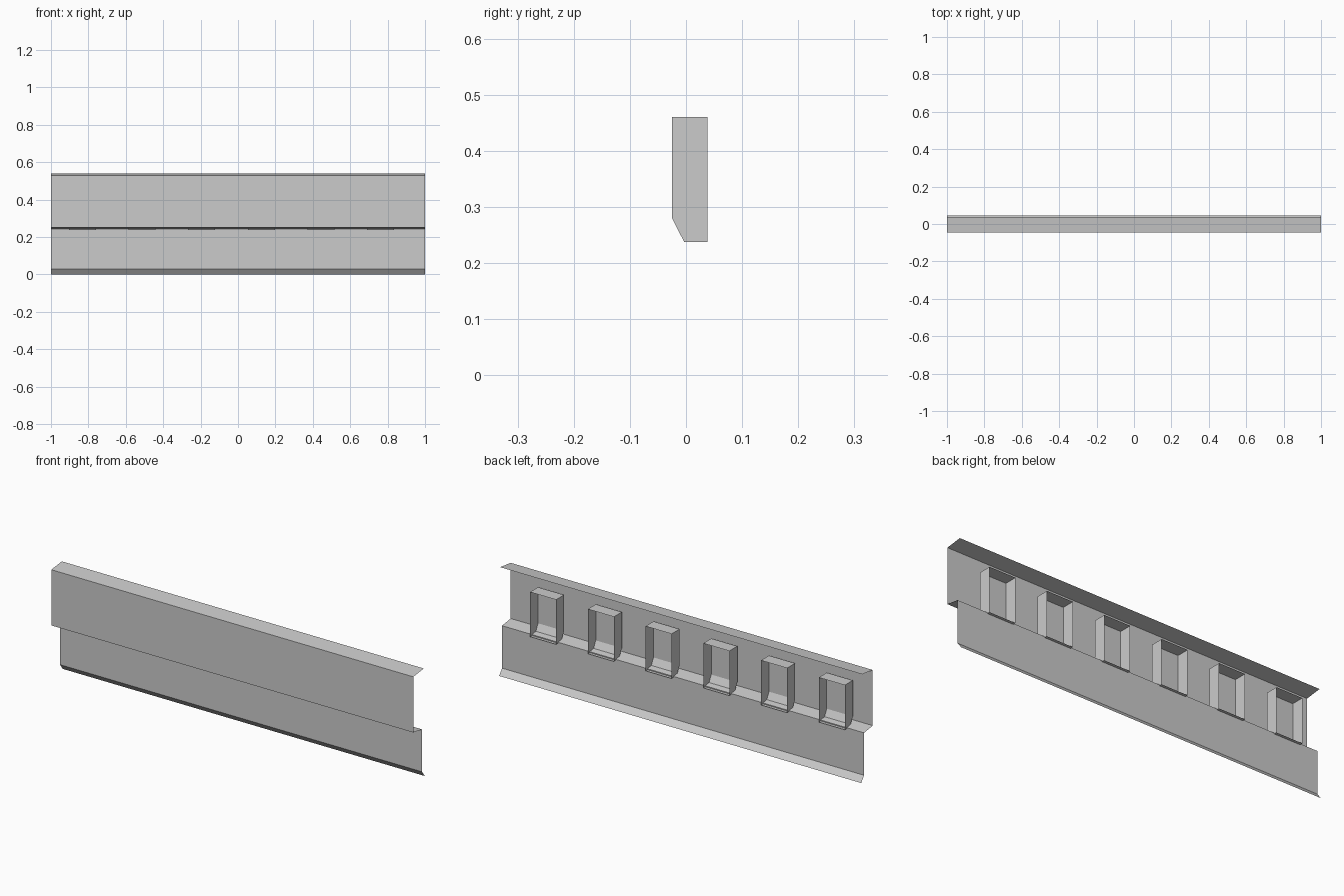
import bpy, bmesh

if "Cube" in bpy.data.objects:
    bpy.data.objects.remove(bpy.data.objects["Cube"])


def make_object(name, bm):
    mesh = bpy.data.meshes.new(name)
    bm.to_mesh(mesh)
    bm.free()
    obj = bpy.data.objects.new(name, mesh)
    bpy.context.collection.objects.link(obj)
    return obj


def sweep(bm, profile, x0, x1, closed=False):
    """Sweep a (y, z) profile along x as a thin sheet; return both end loops."""
    a = [bm.verts.new((x0, y, z)) for y, z in profile]
    b = [bm.verts.new((x1, y, z)) for y, z in profile]
    for i in range(len(profile) - 1):
        bm.faces.new((a[i], b[i], b[i + 1], a[i + 1]))
    return a, b


# Folded sheet: top lip, upper panel, ledge, lower panel, bottom lip
sheet_profile = [(0.038, 0.54), (-0.045, 0.53), (-0.045, 0.252),
                 (0.023, 0.242), (0.023, 0.03), (0.046, 0.0)]
bm = bmesh.new()
sweep(bm, sheet_profile, -1, 1)
make_object("folded_panel", bm)

# Six thin pockets, open at the back, with a slanted lower front
pocket_profile = [(0.038, 0.46), (-0.025, 0.46), (-0.025, 0.28),
                  (-0.003, 0.237), (0.038, 0.237)]
WIDTH = 0.144
for i in range(6):
    cx = -0.832 + 0.319 * i
    bm = bmesh.new()
    left, right = sweep(bm, pocket_profile, cx - WIDTH / 2, cx + WIDTH / 2)
    bm.faces.new(left)
    bm.faces.new(list(reversed(right)))
    make_object(f"pocket_{i + 1}", bm)
